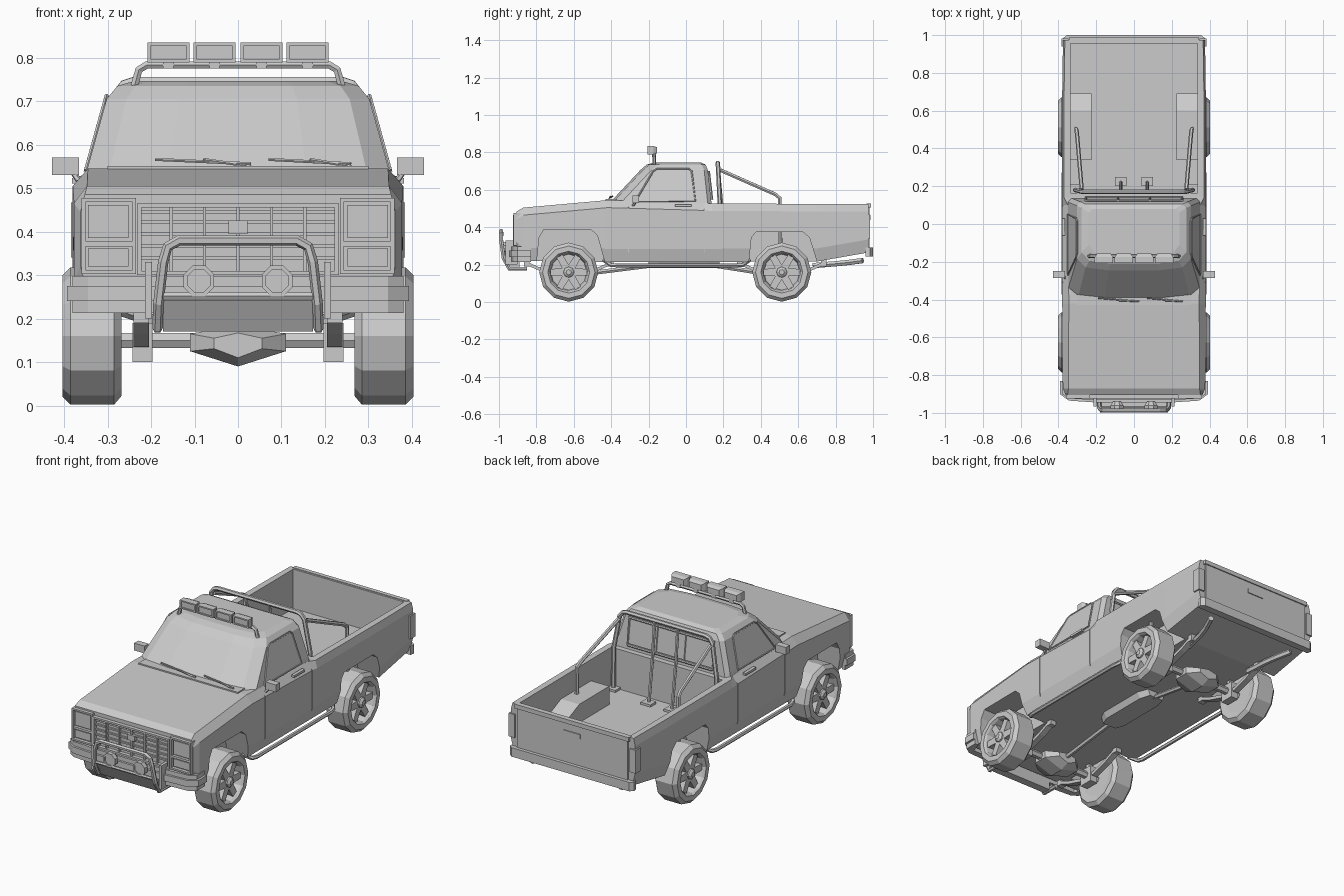
import bpy, bmesh
from math import sin, cos, pi, radians

if "Cube" in bpy.data.objects:
    bpy.data.objects.remove(bpy.data.objects["Cube"])

def finish(name, bm, mirror=False):
    bmesh.ops.recalc_face_normals(bm, faces=bm.faces)
    me = bpy.data.meshes.new(name)
    bm.to_mesh(me)
    bm.free()
    o = bpy.data.objects.new(name, me)
    bpy.context.collection.objects.link(o)
    if mirror:
        o.modifiers.new("mirror", 'MIRROR')
    return o

def loft(name, rings, mirror=False):
    bm = bmesh.new()
    vs = [[bm.verts.new(p) for p in r] for r in rings]
    n = len(vs[0])
    for a, b in zip(vs, vs[1:]):
        for i in range(n):
            bm.faces.new((a[i], a[(i + 1) % n], b[(i + 1) % n], b[i]))
    bm.faces.new(vs[0])
    bm.faces.new(vs[-1])
    return finish(name, bm, mirror)

def prism_x(name, pts, x0, x1, mirror=False):
    return loft(name, [[(x, y, z) for y, z in pts] for x in (x0, x1)], mirror)

def plan_z(name, half, z0, z1):
    pts = half + [(-x, y) for x, y in reversed(half)]
    return loft(name, [[(x, y, z) for x, y in pts] for z in (z0, z1)])

def boxes(name, items, mirror=False):
    bm = bmesh.new()
    for x0, x1, y0, y1, z0, z1 in items:
        vs = bmesh.ops.create_cube(bm, size=1)["verts"]
        for v in vs:
            v.co = ((x0 + x1) / 2 + v.co.x * (x1 - x0), (y0 + y1) / 2 + v.co.y * (y1 - y0),
                    (z0 + z1) / 2 + v.co.z * (z1 - z0))
    return finish(name, bm, mirror)

def frame(x0, x1, z0, z1, y0, y1, t):
    return [(x0, x1, y0, y1, z1 - t, z1), (x0, x1, y0, y1, z0, z0 + t),
            (x0, x0 + t, y0, y1, z0 + t, z1 - t), (x1 - t, x1, y0, y1, z0 + t, z1 - t)]

def tube(name, pts, r, mirror=False):
    cu = bpy.data.curves.new(name, 'CURVE')
    cu.dimensions = '3D'
    cu.bevel_depth, cu.bevel_resolution, cu.use_fill_caps = r, 1, True
    s = cu.splines.new('POLY')
    s.points.add(len(pts) - 1)
    for p, c in zip(s.points, pts):
        p.co = (*c, 1)
    tmp = bpy.data.objects.new("tmp", cu)
    bpy.context.collection.objects.link(tmp)
    bm = bmesh.new()
    me = bpy.data.meshes.new_from_object(tmp.evaluated_get(bpy.context.evaluated_depsgraph_get()))
    bm.from_mesh(me)
    bpy.data.objects.remove(tmp)
    for f in bm.faces:
        f.smooth = False
    return finish(name, bm, mirror)

def sym(half):
    return half + [(-x, y, z) for x, y, z in reversed(half)]

def boolean(o, tool, op='DIFFERENCE'):
    m = o.modifiers.new("b", 'BOOLEAN')
    m.operation, m.object, m.solver = op, tool, 'EXACT'
    bpy.context.view_layer.objects.active = o
    bpy.ops.object.modifier_apply(modifier=m.name)
    bpy.data.objects.remove(tool)

# main body: y, bottom, top, half width, shoulder inset
stations = [(-.905, .25, .485, .362, .01), (-.87, .22, .505, .377, .03), (-.42, .215, .545, .38, .035),
            (.10, .215, .53, .38, .03), (.14, .215, .527, .38, .01), (.70, .217, .525, .38, .01),
            (.975, .265, .525, .376, .01)]
body = loft("body", [sym([(w - .018, y, b), (w, y, b + .07), (w, y, t - .04), (w - i, y, t)])
                     for y, b, t, w, i in stations])
boolean(body, boxes("bed_cavity", [(-.335, .335, .165, .955, .31, .8)]))
for s in (1, -1):
    # bed wheel boxes, wheel arches and door seams
    boolean(body, prism_x("well", [(.34, .28), (.34, .41), (.60, .41), (.69, .37), (.69, .28)],
                          s * .225, s * .35), 'UNION')
    for c, top in ((-.62, .388), (.515, .375)):
        arch = [(c - .19, .1), (c - .165, .345), (c - .14, top), (c + .11, top),
                (c + .145, top - .03), (c + .19, .2), (c + .19, .1)]
        boolean(body, prism_x("arch", arch, s * .24, s * .5))
    for y in (-.31, .095):
        boolean(body, boxes("seam", [(s * .42 - .045, s * .42 + .045, y, y + .004, .24, .6)]))

# cab top
def cab_ring(z, x, yf, yb):
    return sym([(x - .02, yb, z), (x, yb - .02, z), (x, yf + .06, z), (x * .85, yf + .015, z), (x * .45, yf, z)])
loft("cab", [cab_ring(.52, .352, -.415, .137), cab_ring(.55, .345, -.39, .134), cab_ring(.705, .302, -.245, .117),
             cab_ring(.735, .277, -.21, .105), cab_ring(.746, .24, -.17, .08)])
boxes("cowl", [(-.30, .30, -.43, -.36, .53, .551)])

# side windows, following the tilt of the cab
def side_x(z, off):
    return .348 - (z - .54) * .277 + off
win = [(-.27, .54), (-.175, .70), (-.155, .712), (.015, .712), (.03, .70), (.05, .54)]
loft("side_window", [[(side_x(z, o), y, z) for y, z in win] for o in (-.02, .003)], True)
tube("window_trim", [(side_x(z, .002), y, z) for y, z in win + win[:1]], .005, True)
prism_x("rear_window", [(.12, .56), (.14, .56), (.124, .69), (.11, .69)], -.25, .25)
for x in (-.255, -.085, .085, .255):
    tube("rear_window_bar", [(x, .14, .55), (x, .123, .70)], .006)
for z, y in ((.55, .14), (.695, .124)):
    tube("rear_window_rail", [(-.255, y, z), (.255, y, z)], .006)
boxes("door_handle", [(.365, .382, -.06, .03, .511, .523)], True)

# mirrors and wipers
boxes("mirror", [(.365, .428, -.285, -.25, .53, .57)], True)
tube("mirror_arm", [(.35, -.30, .505), (.368, -.28, .52), (.385, -.265, .545)], .007, True)
for a, b in ((-.19, .03), (.07, .26)):
    tube("wiper", [(a, -.392, .566), (b, -.41, .556)], .004)
    tube("wiper_arm", [(b, -.41, .55), ((a + b) / 2, -.405, .566)], .004)

# grille and headlamps
boxes("grille", frame(-.232, .232, .30, .465, -.925, -.90, .01)
      + [(x - .004, x + .004, -.92, -.90, .30, .46) for x in (-.153, -.077, 0, .077, .153)]
      + [(-.225, .225, -.914, -.90, z, z + .008) for z in (.335, .362, .39, .417, .44)]
      + [(-.022, .022, -.924, -.90, .395, .425)])
boxes("headlamp_surround", frame(.234, .36, .303, .477, -.923, -.88, .009)
      + [(.24, .355, -.92, -.9, .366, .378)], True)
boxes("headlamp", [(.252, .345, -.915, -.89, .385, .461), (.252, .345, -.915, -.89, .32, .361)], True)

# front bumper in three bands
for z0, z1, d in ((.213, .24, .012), (.24, .275, 0), (.275, .298, .012)):
    plan_z("front_bumper", [(0.2, -.945 + d), (.345, -.935 + d), (.393 - d, -.90), (.393 - d, -.83),
                            (.36, -.83), (.34, -.89), (.2, -.89)], z0, z1)

# bull bar with skid plate and fog lamps
tube("bull_bar", sym([(.185, -.85, .178), (.185, -.945, .178), (.183, -.975, .235), (.172, -.988, .33),
                      (.162, -.988, .365), (.135, -.988, .38)]), .012)
tube("fog_lamp_bar", [(-.18, -.975, .252), (.18, -.975, .252)], .009)
prism_x("skid_plate", [(-.975, .243), (-.935, .17), (-.89, .17), (-.89, .243)], -.172, .172)
boxes("bull_bar_bracket", [(.198, .214, -.965, -.90, .2, .33)], True)
def octagon(y, r):
    return [(.09 + r * cos(k * pi / 4 + pi / 8), y, .287 + r * sin(k * pi / 4 + pi / 8)) for k in range(8)]
loft("fog_lamp", [octagon(-.94, .022), octagon(-.96, .038), octagon(-.985, .038), octagon(-.985, .028),
                  octagon(-.98, .028)], True)

# roof light bar
tube("roof_light_bar", sym([(.238, -.17, .735), (.228, -.17, .772), (.21, -.17, .783)]), .01)
for x in (-.16, -.054, .054, .16):
    loft("roof_lamp", [[(x - w, y, .812 - h), (x + w, y, .812 - h), (x + w, y, .812 + h), (x - w, y, .812 + h)]
                       for y, w, h in ((-.155, .036, .016), (-.175, .048, .023), (-.207, .048, .023),
                                       (-.207, .04, .016), (-.201, .04, .016))])
    boxes("roof_lamp_foot", [(x - .012, x + .012, -.182, -.16, .775, .795)])

# roll bar in the bed
tube("roll_bar", sym([(.312, .18, .31), (.31, .18, .54), (.28, .172, .715), (.262, .17, .738), (.24, .17, .745)]), .012)
tube("roll_bar_brace", [(.277, .185, .705), (.302, .48, .575), (.306, .502, .555), (.308, .505, .31)], .011, True)
tube("roll_bar_post", [(.07, .17, .745), (.07, .19, .54), (.07, .22, .315)], .009, True)
boxes("roll_bar_foot", [(.04, .1, .20, .25, .31, .322), (.28, .335, .165, .21, .31, .322)], True)

# tail: tailgate, lamps, bumper
boxes("tailgate", [(-.335, .335, .96, .982, .29, .522), (-.345, .345, .965, .988, .505, .528),
                   (-.05, .05, .98, .987, .44, .465)])
boxes("tail_lamp", [(.347, .384, .94, .983, .34, .467)], True)
plan_z("rear_bumper", [(.14, .96), (.37, .96), (.375, .985), (.355, 1.0), (.14, 1.0)], .243, .292)
boxes("bumper_step", [(-.14, .14, .96, .99, .243, .275)])

# side step tubes
tube("side_step", [(.33, -.44, .225), (.365, -.40, .198), (.372, -.37, .196), (.372, .27, .196),
                   (.365, .30, .198), (.33, .34, .225)], .011, True)

# wheels, axles, springs
tire = [(.272, .10), (.268, .138), (.285, .158), (.385, .158), (.403, .14), (.403, .112), (.392, .104), (.355, .096)]
for c in (-.627, .512):
    def circle(x, r, n=12):
        return [(x, c + r * cos(2 * pi * k / n), .16 + r * sin(2 * pi * k / n)) for k in range(n)]
    loft("wheel", [circle(x, r) for x, r in tire], True)
    star = [(c + r * cos(radians(60 * k + a)), .16 + r * sin(radians(60 * k + a)))
            for k in range(6) for a, r in ((-30, .04), (-10, .1), (10, .1))]
    prism_x("wheel_spokes", star, .35, .385, True)
    loft("wheel_hub", [circle(.36, .033, 8), circle(.392, .028, 8), circle(.402, .014, 8)], True)
    tube("axle", [(-.30, c, .15), (.30, c, .15)], .02)
    # differential housing
    loft("differential", [[(x, c + d, z) for x, z in ((-.11, .125), (0, .09), (.11, .125), (.11, .165), (0, .185), (-.11, .165))]
                          if abs(d) < .05 else
                          [(x * .5, c + d, .14 + (z - .14) * .6) for x, z in ((-.11, .125), (0, .09), (.11, .125), (.11, .165), (0, .185), (-.11, .165))]
                          for d in (-.09, -.04, .04, .09)])
    # leaf springs
    arc = [(-.24, .205), (-.15, .165), (-.05, .135), (.05, .135), (.15, .165), (.24, .205)]
    prism_x("leaf_spring", [(c + y, z + .018) for y, z in arc] + [(c + y, z) for y, z in reversed(arc)], .205, .24, True)
    boxes("spring_clamp", [(.197, .243, c - .04, c + .04, .10, .19), (.21, .235, c - .012, c + .012, .15, .30),
                           (.205, .24, c - .24, c - .21, .19, .24), (.205, .24, c + .21, c + .24, .19, .24)], True)

# drivetrain and exhaust
loft("gearbox", [[(s * .08, y, .22), (s * .06, y, .183), (-s * .06, y, .183), (-s * .08, y, .22)]
                 for y, s in ((-.2, .7), (-.15, 1), (.12, 1), (.18, .7))])
tube("drive_shaft", [(0, -.55, .15), (0, -.15, .2), (0, .12, .2), (0, .44, .15)], .013)
tube("exhaust_pipe", [(.2, .68, .195), (.22, .80, .205), (.24, .87, .212), (.27, .945, .222)], .016, True)
